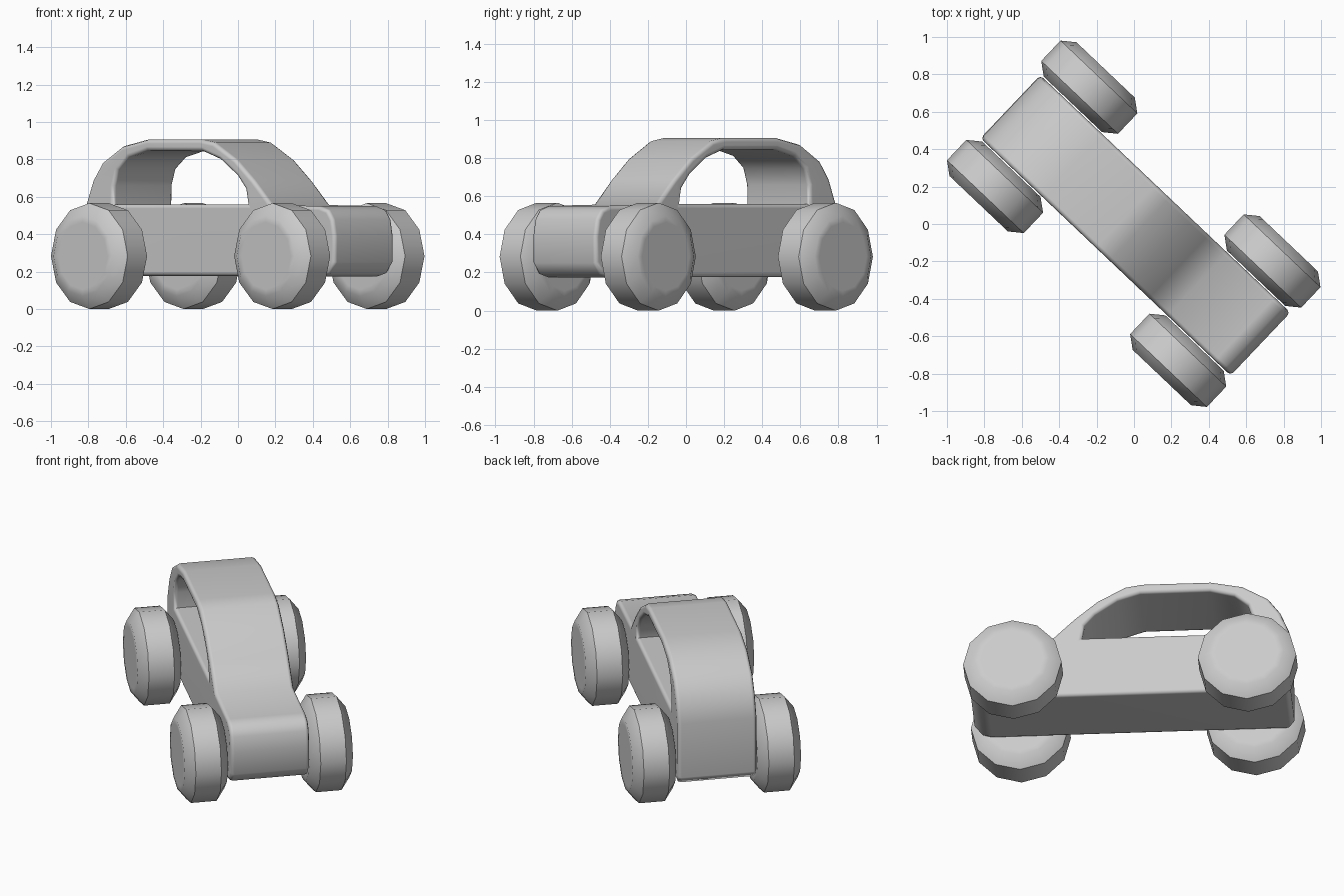
import bpy, bmesh, math
from mathutils import Matrix

cube = bpy.data.objects.get("Cube")
if cube:
    bpy.data.objects.remove(cube, do_unlink=True)

# The whole car is turned about the vertical axis; local x is forward, local y is sideways
TURN = Matrix.Rotation(math.radians(-43.5), 4, 'Z')
HALF_WIDTH = 0.232

grey = bpy.data.materials.new("plain_grey")
grey.use_nodes = True
colour = (0.6, 0.6, 0.6, 1)
grey.diffuse_color = colour
grey.node_tree.nodes["Principled BSDF"].inputs["Base Color"].default_value = colour


def finish(bm, name, matrix):
    bmesh.ops.recalc_face_normals(bm, faces=bm.faces)
    mesh = bpy.data.meshes.new(name)
    bm.to_mesh(mesh)
    bm.free()
    mesh.materials.append(grey)
    obj = bpy.data.objects.new(name, mesh)
    bpy.context.collection.objects.link(obj)
    obj.matrix_world = matrix
    bpy.ops.object.select_all(action='DESELECT')
    obj.select_set(True)
    bpy.context.view_layer.objects.active = obj
    bpy.ops.object.shade_smooth_by_angle(angle=math.radians(50))
    return obj


# Side profiles (forward, up): lower body and roof arch share their pillar feet
rear_out, rear_in = (-0.908, 0.56), (-0.70, 0.56)
front_out, front_in = (0.466, 0.556), (0.285, 0.56)
lower = [rear_out, (-0.911, 0.22), (-0.88, 0.178), (0.83, 0.175), (0.885, 0.19),
         (0.93, 0.25), (0.932, 0.39), (0.915, 0.48), (0.88, 0.53), (0.817, 0.55),
         front_out, front_in, rear_in]
roof_outside = [(-0.855, 0.69), (-0.785, 0.785), (-0.64, 0.87), (-0.455, 0.907),
                (-0.06, 0.907), (0.04, 0.89), (0.20, 0.80), (0.33, 0.69)]
roof_inside = [(0.27, 0.64), (0.21, 0.71), (0.08, 0.80), (-0.05, 0.843),
               (-0.45, 0.845), (-0.59, 0.81), (-0.67, 0.745), (-0.698, 0.66)]
arch = [rear_out, *roof_outside, front_out, front_in, *roof_inside, rear_in]

# Body: both profiles as side caps, joined by strips along their open edges
bm = bmesh.new()
points = list(dict.fromkeys(lower + arch))
sides = [{p: bm.verts.new((p[0], y, p[1])) for p in points}
         for y in (-HALF_WIDTH, HALF_WIDTH)]
for side in sides:
    for outline in (lower, arch):
        bm.faces.new([side[p] for p in outline])
edges = [(o[i - 1], o[i]) for o in (lower, arch) for i in range(len(o))]
feet = [{rear_out, rear_in}, {front_out, front_in}]
for a, b in edges:
    if {a, b} not in feet:
        bm.faces.new([sides[0][a], sides[0][b], sides[1][b], sides[1][a]])
bmesh.ops.recalc_face_normals(bm, faces=bm.faces)
rims = [e for e in bm.edges if e.calc_face_angle(0) > math.radians(80)
        and abs(e.verts[0].co.y - e.verts[1].co.y) < 0.01]
bmesh.ops.bevel(bm, geom=rims, offset=0.022, segments=2, profile=0.5, affect='EDGES')
body = finish(bm, "car_body", TURN)
body.modifiers.new("flat_sides", 'WEIGHTED_NORMAL').keep_sharp = True


# Wheels: twelve-sided discs with a wide chamfer on both faces
def wheel(name, x, y):
    bm = bmesh.new()
    sections = [(0.18, -0.127), (0.215, -0.127), (0.283, -0.075),
                (0.283, 0.075), (0.215, 0.127), (0.18, 0.127)]
    count = 12
    rings = []
    for radius, across in sections:
        angles = [math.tau * i / count for i in range(count)]
        rings.append([bm.verts.new((radius * math.cos(a), across, radius * math.sin(a)))
                      for a in angles])
    for r, s in zip(rings, rings[1:]):
        for i in range(count):
            bm.faces.new([r[i - 1], r[i], s[i], s[i - 1]])
    bm.faces.new(rings[0])
    bm.faces.new(rings[-1])
    finish(bm, name, TURN @ Matrix.Translation((x, y, 0.283)))


for end, x in (("front", 0.673), ("rear", -0.677)):
    for side, y in (("left", 0.366), ("right", -0.366)):
        wheel(f"{end}_{side}_wheel", x, y)
